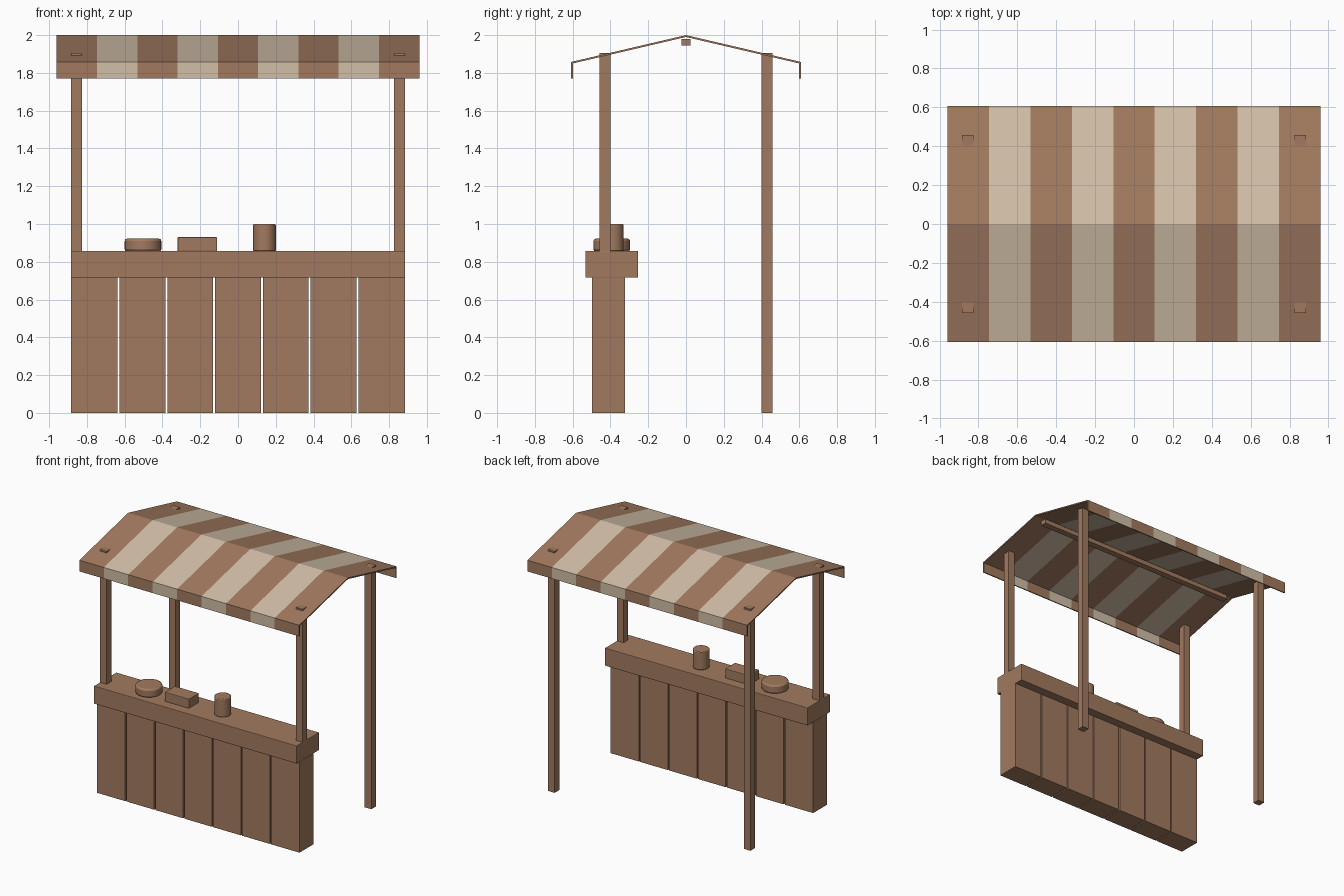
import bpy, bmesh, math

if "Cube" in bpy.data.objects:
    bpy.data.objects.remove(bpy.data.objects["Cube"])


def material(name, rgb):
    m = bpy.data.materials.new(name)
    m.diffuse_color = (*rgb, 1.0)
    m.use_nodes = True
    m.node_tree.nodes["Principled BSDF"].inputs["Base Color"].default_value = m.diffuse_color
    return m


WOOD = material("brown wood", (0.36, 0.195, 0.115))
BROWN = material("brown cloth", (0.36, 0.195, 0.115))
CREAM = material("cream cloth", (0.64, 0.52, 0.39))


def finish(name, bm, mat, bevel=0.0, smooth=False):
    bmesh.ops.recalc_face_normals(bm, faces=bm.faces)
    me = bpy.data.meshes.new(name)
    bm.to_mesh(me)
    bm.free()
    me.materials.append(mat)
    ob = bpy.data.objects.new(name, me)
    bpy.context.collection.objects.link(ob)
    if bevel:
        mod = ob.modifiers.new("soft edges", 'BEVEL')
        mod.width = bevel
        mod.segments = 2
        mod.limit_method = 'ANGLE'
        mod.angle_limit = math.radians(40)
    if smooth:
        bpy.ops.object.select_all(action='DESELECT')
        ob.select_set(True)
        bpy.context.view_layer.objects.active = ob
        bpy.ops.object.shade_smooth_by_angle(angle=math.radians(35))
    return ob


def box(name, x, y, z, mat=WOOD, bevel=0.0):
    bm = bmesh.new()
    bmesh.ops.create_cube(bm, size=1)
    for v in bm.verts:
        for i, (lo, hi) in enumerate((x, y, z)):
            v.co[i] = lo if v.co[i] < 0 else hi
    return finish(name, bm, mat, bevel)


def drum(name, x, y, z0, z1, radius, bevel):
    bm = bmesh.new()
    bmesh.ops.create_cone(bm, cap_ends=True, segments=32, radius1=radius,
                          radius2=radius, depth=z1 - z0)
    bmesh.ops.translate(bm, verts=bm.verts, vec=(x, y, (z0 + z1) / 2))
    return finish(name, bm, WOOD, bevel, True)


# Counter front: seven upright boards with narrow gaps
W = 0.885
step = 2 * W / 7
for i in range(7):
    left = -W + i * step
    box(f"counter_board_{i + 1}",
        (left + (0.005 if i else 0), left + step - (0.005 if i < 6 else 0)),
        (-0.497, -0.322), (0, 0.717))

# Counter top
box("counter_top", (-W, W), (-0.533, -0.253), (0.716, 0.857), bevel=0.004)

# Four posts, tips showing through the canopy
for side, sx in (("left", -1), ("right", 1)):
    xs = tuple(sorted((sx * 0.826, sx * 0.884)))
    box(f"front_post_{side}", xs, (-0.458, -0.401), (0.72, 1.906))
    box(f"back_post_{side}", xs, (0.401, 0.458), (0, 1.906))

# Beam under the ridge
box("ridge_beam", (-W, W), (-0.025, 0.025), (1.945, 1.98))

# Canopy: nine striped strips sharing one gabled profile with hanging edges
half = [(0.608, 1.77), (0.608, 1.858), (0, 2.0)]
inner = [(0, 1.99), (0.599, 1.85), (0.599, 1.77)]
profile = ([(-y, z) for y, z in half] + [(y, z) for y, z in half[1::-1]]
           + [(y, z) for y, z in inner[::-1]] + [(-y, z) for y, z in inner[1:]])
CW = 0.96
strip = 2 * CW / 9
for i in range(9):
    x0 = -CW + i * strip
    bm = bmesh.new()
    rings = [[bm.verts.new((x, y, z)) for y, z in profile]
             for x in (x0, x0 + strip)]
    n = len(profile)
    for k in range(n):
        j = (k + 1) % n
        bm.faces.new((rings[0][k], rings[0][j], rings[1][j], rings[1][k]))
    # End caps, one quad per segment of the profile
    for r in rings:
        for k in range(4):
            bm.faces.new((r[k], r[k + 1], r[n - 2 - k], r[n - 1 - k]))
    # Drop the hidden caps between neighbouring strips
    caps = [f for f in bm.faces if abs(f.calc_center_median().x) < CW - 0.001
            and len({round(v.co.x, 4) for v in f.verts}) == 1]
    bmesh.ops.recalc_face_normals(bm, faces=bm.faces)
    bmesh.ops.delete(bm, geom=caps, context='FACES_ONLY')
    finish(f"canopy_strip_{i + 1}", bm, CREAM if i % 2 else BROWN)

# Goods on the counter
drum("round_dish", -0.503, -0.393, 0.855, 0.922, 0.097, 0.012)
box("goods_box", (-0.32, -0.11), (-0.455, -0.33), (0.855, 0.93), bevel=0.004)
drum("tall_jar", 0.14, -0.39, 0.855, 1.0, 0.06, 0.006)
